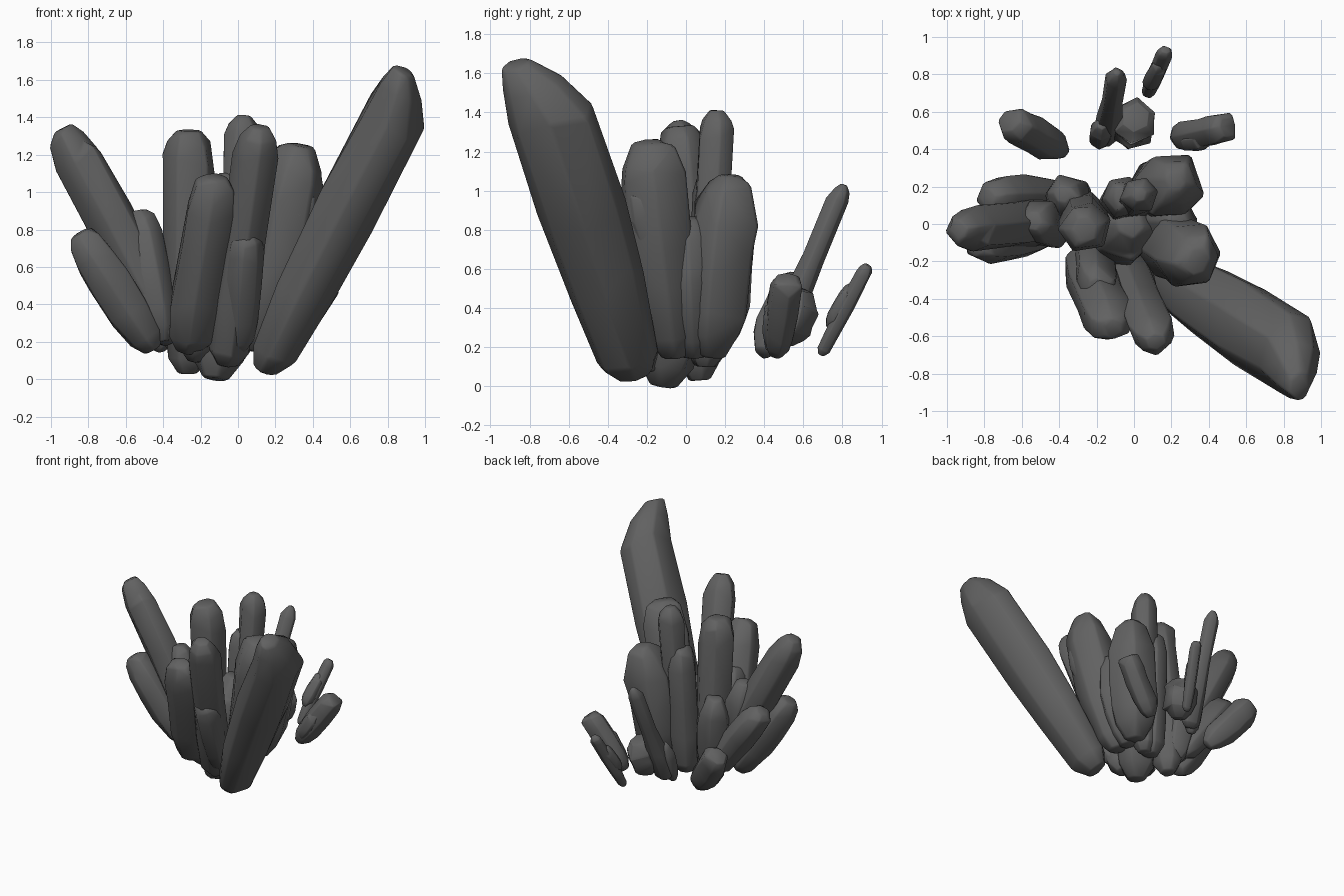
import bpy, bmesh, math, random
from mathutils import Vector

if "Cube" in bpy.data.objects:
    bpy.data.objects.remove(bpy.data.objects["Cube"])

random.seed(11)

stone = bpy.data.materials.new("dark_stone")
stone.diffuse_color = (0.12, 0.12, 0.12, 1)
stone.use_nodes = True
stone.node_tree.nodes["Principled BSDF"].inputs["Base Color"].default_value = stone.diffuse_color


def crystal(name, base, tip, r, flat=1.0, sides=6, low=0.92, jit=0.09, blunt=0.42, lean=(0, 0, 0)):
    """Faceted, irregular prism from base to tip; flat scales one cross axis, lean skews the point."""
    a, b, lean = Vector(base), Vector(tip), Vector(lean)
    axis = (b - a).normalized()
    u = axis.cross(Vector((0, 1, 0))).normalized()
    v = axis.cross(u)
    length = (b - a).length
    cap = min(0.3, 1.3 * r / length)
    profile = [(0, 0.45 * low), (cap * 0.5, 0.85 * low), (0.3, 0.5 + 0.5 * low), (0.55, 1.0),
               (1 - cap, 0.99), (1 - cap * 0.4, 0.4 + 0.9 * blunt), (1, blunt)]
    turn = random.uniform(0, 1)
    corner = [random.uniform(-0.15, 0.15) for _ in range(sides)]
    bm = bmesh.new()
    rings = []
    for n, (t, k) in enumerate(profile):
        ring = []
        shift = lean * max(0, (n - 4) / 2)
        for i in range(sides):
            ang = 2 * math.pi * i / sides + turn + corner[i]
            rad = r * k * (1.06 + random.uniform(-jit, jit))
            slide = random.uniform(-0.4, 0.4) * r if 0.2 < t < 0.95 else 0
            p = a + axis * (t * length + slide) + shift
            ring.append(bm.verts.new(p + u * math.cos(ang) * rad + v * math.sin(ang) * rad * flat))
        rings.append(ring)
    for lo, hi in zip(rings, rings[1:]):
        for i in range(sides):
            j = (i + 1) % sides
            bm.faces.new((lo[i], lo[j], hi[j], hi[i]))
    bm.faces.new(rings[0][::-1])
    bm.faces.new(rings[-1])
    bmesh.ops.triangulate(bm, faces=bm.faces)
    bmesh.ops.recalc_face_normals(bm, faces=bm.faces)
    me = bpy.data.meshes.new(name)
    bm.to_mesh(me)
    bm.free()
    me.materials.append(stone)
    ob = bpy.data.objects.new(name, me)
    bpy.context.collection.objects.link(ob)
    # softened edges
    bev = ob.modifiers.new("soft_edges", 'BEVEL')
    bev.width = r * 0.08
    bev.segments = 1
    bev.limit_method = 'ANGLE'
    bev.angle_limit = math.radians(25)
    for p in me.polygons:
        p.use_smooth = True
    return ob


# giant leaning crystal with a skewed point
crystal("giant_crystal", (0.14, -0.26, 0.05), (0.935, -0.75, 1.59), 0.172, 1.25, 7, 0.84, 0.05,
        0.36, (-0.05, -0.12, 0.06))

# left fan
crystal("left_tall_crystal", (-0.34, 0.02, 0.2), (-0.94, -0.03, 1.34), 0.125, 0.95, low=1.05)
crystal("left_low_front_crystal", (-0.45, -0.03, 0.16), (-0.85, -0.12, 0.78), 0.12)
crystal("left_low_back_crystal", (-0.36, 0.14, 0.2), (-0.78, 0.14, 0.78), 0.115)
crystal("left_companion_crystal", (-0.4, -0.02, 0.2), (-0.54, 0.02, 0.9), 0.12)
crystal("left_inner_crystal", (-0.3, 0.1, 0.12), (-0.38, 0.16, 0.78), 0.12)

# central uprights
crystal("centre_left_crystal", (-0.27, 0.07, 0.03), (-0.26, -0.03, 1.33), 0.132, 1.0, blunt=0.5)
crystal("centre_tall_crystal", (-0.02, 0.1, 0.1), (0.03, 0.16, 1.41), 0.095, low=1.1)
crystal("centre_low_crystal", (-0.08, 0.1, 0.1), (-0.06, 0.15, 1.1), 0.11, low=1.1)
crystal("core_crystal", (-0.12, -0.12, 0.0), (-0.02, 0.0, 0.8), 0.17)

# front pair with small companions
crystal("front_tall_crystal", (-0.06, -0.18, 0.08), (0.12, -0.63, 1.35), 0.122, 0.95, low=1.05)
crystal("front_short_crystal", (-0.27, -0.17, 0.15), (-0.11, -0.56, 1.08), 0.135, low=1.05)
crystal("front_small_crystal", (0.0, -0.22, 0.15), (0.05, -0.5, 0.78), 0.1)
crystal("front_side_crystal", (-0.22, -0.12, 0.1), (-0.2, -0.34, 0.8), 0.12)

# right-hand thick crystals
crystal("right_front_crystal", (0.1, -0.06, 0.15), (0.34, -0.2, 1.25), 0.175, low=0.9)
crystal("right_back_crystal", (0.1, 0.13, 0.15), (0.22, 0.23, 1.08), 0.18, low=0.9, blunt=0.3)
crystal("right_small_crystal", (0.17, -0.05, 0.3), (0.36, -0.25, 1.0), 0.09)
crystal("right_root_crystal", (0.09, 0.04, 0.15), (0.24, 0.01, 0.86), 0.15)

# detached crystals at the back
crystal("back_spike_crystal", (-0.15, 0.46, 0.2), (-0.09, 0.81, 1.03), 0.058, 1.0, low=1.4, blunt=0.3)
crystal("back_spike_foot", (-0.19, 0.43, 0.18), (-0.17, 0.53, 0.5), 0.06)
crystal("back_stub_crystal", (-0.02, 0.49, 0.22), (0.01, 0.57, 0.5), 0.11, 1.15, blunt=0.65)
crystal("back_left_crystal", (-0.38, 0.39, 0.17), (-0.67, 0.55, 0.54), 0.11, 0.85, blunt=0.65)
crystal("back_right_crystal", (0.22, 0.46, 0.16), (0.5, 0.52, 0.55), 0.085, 1.0, blunt=0.6)
crystal("back_right_companion", (0.25, 0.44, 0.2), (0.4, 0.46, 0.44), 0.06)
crystal("far_back_crystal", (0.07, 0.69, 0.16), (0.17, 0.93, 0.62), 0.045, 0.9, blunt=0.5)
crystal("far_back_companion", (0.08, 0.73, 0.3), (0.14, 0.86, 0.52), 0.05, 0.9)
